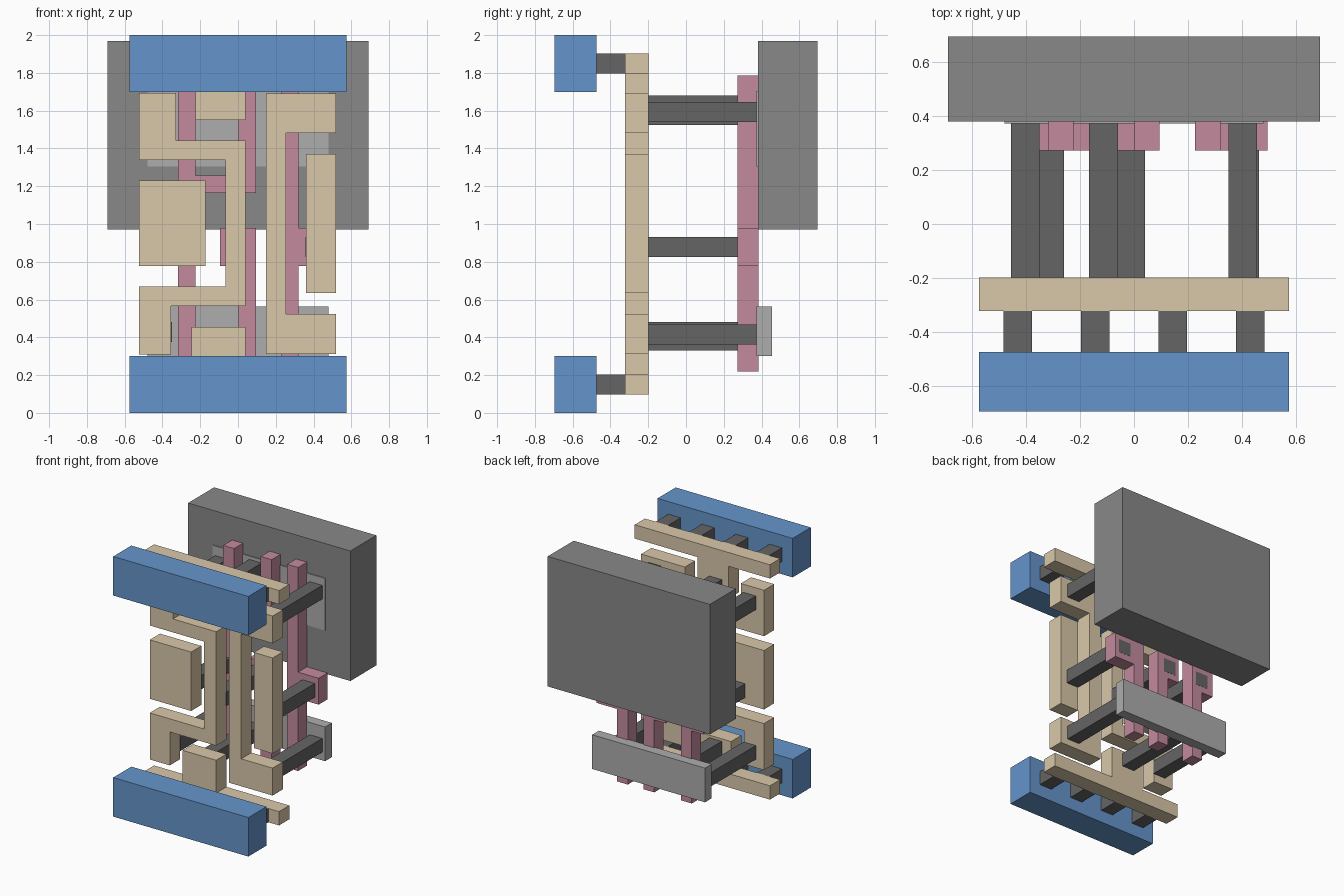
import bpy, bmesh


def material(name, r, g, b):
    m = bpy.data.materials.new(name)
    m.diffuse_color = (r, g, b, 1)
    return m


BLUE = material("rail_blue", 0.13, 0.30, 0.60)
TAN = material("wire_tan", 0.70, 0.58, 0.40)
PINK = material("gate_pink", 0.55, 0.26, 0.34)
DARK = material("plug_dark", 0.13, 0.13, 0.13)
MID = material("well_grey", 0.25, 0.25, 0.25)
LIGHT = material("strip_grey", 0.42, 0.42, 0.42)


def plate(name, outline, y0, y1, mat):
    """Extrude an (x, z) outline from y0 to y1."""
    bm = bmesh.new()
    face = bm.faces.new([bm.verts.new((x, y0, z)) for x, z in outline])
    res = bmesh.ops.extrude_face_region(bm, geom=[face])
    verts = [v for v in res["geom"] if isinstance(v, bmesh.types.BMVert)]
    bmesh.ops.translate(bm, verts=verts, vec=(0, y1 - y0, 0))
    bmesh.ops.recalc_face_normals(bm, faces=bm.faces)
    me = bpy.data.meshes.new(name)
    bm.to_mesh(me)
    bm.free()
    me.materials.append(mat)
    ob = bpy.data.objects.new(name, me)
    bpy.context.collection.objects.link(ob)
    return ob


def box(name, x0, x1, y0, y1, z0, z1, mat):
    return plate(name, [(x0, z0), (x1, z0), (x1, z1), (x0, z1)], y0, y1, mat)


# Front power rails
box("top_rail", -.575, .575, -.695, -.475, 1.70, 2.0, BLUE)
box("bottom_rail", -.575, .575, -.695, -.475, 0, .30, BLUE)

# Rear well block and the two diffusion strips
box("well_block", -.69, .69, .38, .695, .97, 1.97, MID)
box("upper_diffusion", -.48, .48, .373, .455, 1.305, 1.705, LIGHT)
box("lower_diffusion", -.48, .48, .373, .455, .30, .563, LIGHT)

# Tan wiring layer
WY = (-.322, -.198)
plate("upper_wire_rail", [(-.575, 1.797), (-.225, 1.797), (-.225, 1.55), (.04, 1.55),
      (.04, 1.797), (.575, 1.797), (.575, 1.903), (-.575, 1.903)], *WY, TAN)
plate("lower_wire_rail", [(-.575, .097), (.575, .097), (.575, .203), (.04, .203),
      (.04, .455), (-.245, .455), (-.245, .203), (-.575, .203)], *WY, TAN)
plate("bent_wire", [(-.525, .31), (-.355, .31), (-.355, .567), (.04, .567),
      (.04, 1.443), (-.328, 1.443), (-.328, 1.693), (-.525, 1.693), (-.525, 1.34),
      (-.065, 1.34), (-.065, .668), (-.525, .668)], *WY, TAN)
plate("bracket_wire", [(.148, .312), (.52, .312), (.52, .523), (.253, .523),
      (.253, 1.482), (.52, 1.482), (.52, 1.692), (.148, 1.692)], *WY, TAN)
box("left_pad_wire", -.525, -.173, *WY, .777, 1.23, TAN)
box("right_bar_wire", .36, .52, *WY, .635, 1.37, TAN)

# Pink gate layer
GY = (.273, .383)
plate("left_gate", [(-.317, .22), (-.225, .22), (-.225, 1.165), (.095, 1.165),
      (.095, 1.785), (.002, 1.785), (.002, 1.258), (-.225, 1.258), (-.225, 1.785),
      (-.317, 1.785), (-.317, .98), (-.415, .98), (-.415, .777), (-.317, .777)], *GY, PINK)
plate("middle_gate", [(.002, .22), (.095, .22), (.095, .98), (-.095, .98),
      (-.095, .777), (.002, .777)], *GY, PINK)
plate("right_gate", [(.227, .22), (.32, .22), (.32, .777), (.495, .777), (.495, .98),
      (.32, .98), (.32, 1.785), (.227, 1.785)], *GY, PINK)

# Plugs between rails and wiring
W = .106
for label, z in (("lower", .097), ("upper", 1.797)):
    for i, x in enumerate((-.431, -.144, .144, .431)):
        box(f"{label}_rail_plug_{i}", x - W / 2, x + W / 2, -.48, -.318, z, z + W, DARK)

# Plugs from wiring back to diffusion strips (x, z of lower corner)
for i, (x, z) in enumerate([(-.456, 1.525), (-.166, 1.573), (.35, 1.54),
                            (-.456, .375), (-.166, .33), (.35, .363)]):
    box(f"diffusion_plug_{i}", x, x + W, -.2, .375, z, z + W, DARK)

# Plugs from wiring back to gate pads
for i, x in enumerate((-.365, -.065, .357)):
    box(f"gate_plug_{i}", x, x + W, -.2, .384, .826, .826 + W, DARK)
